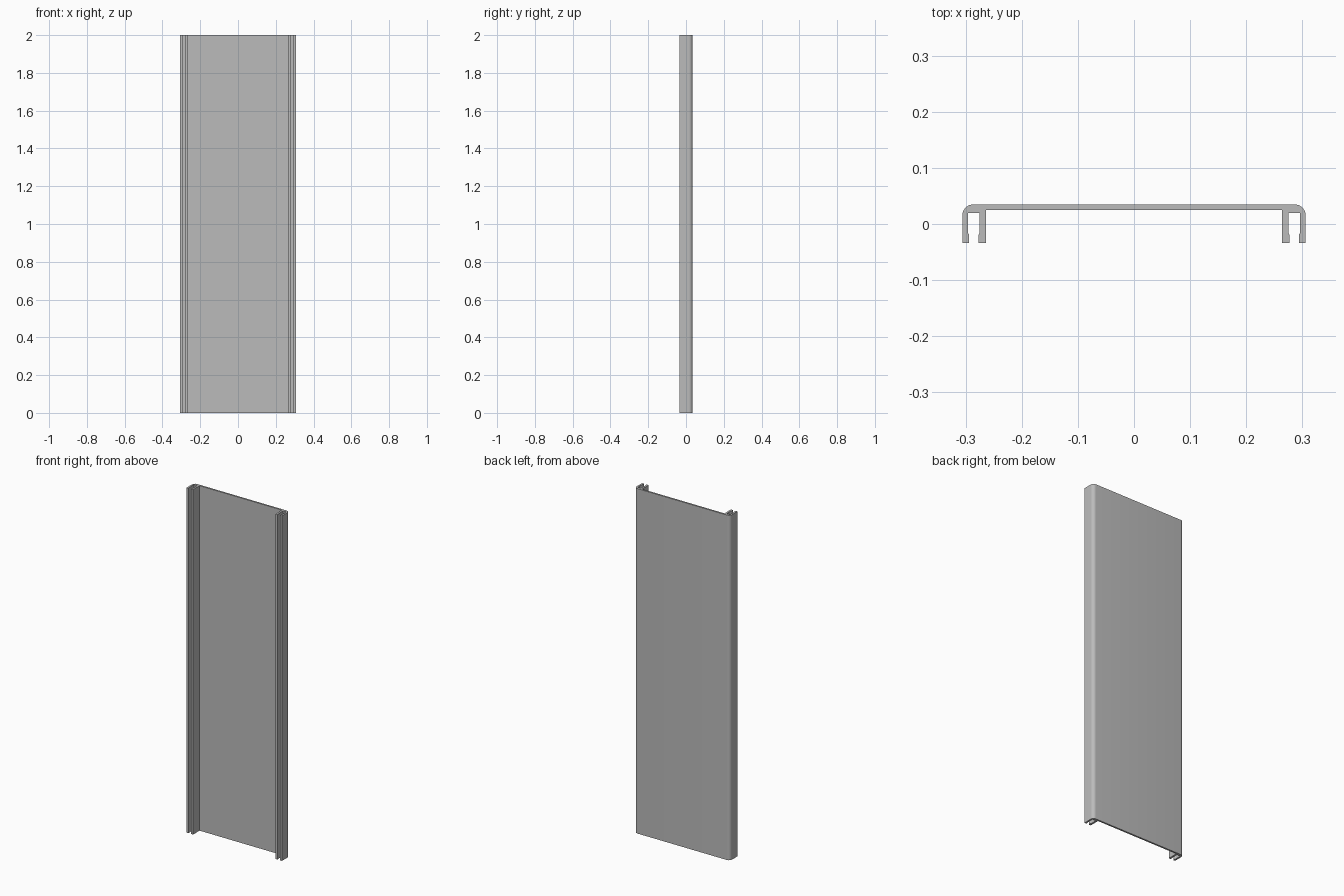
import bpy
import bmesh
import math

cube = bpy.data.objects.get("Cube")
if cube:
    bpy.data.objects.remove(cube, do_unlink=True)

HEIGHT = 2.0
HALF_W, BACK, FRONT = 0.306, 0.035, -0.034
RADIUS, ARC_STEPS = 0.02, 8

# Plain grey material
grey = bpy.data.materials.new("plain grey")
grey.use_nodes = True
colour = (0.5, 0.5, 0.5, 1.0)
grey.diffuse_color = colour
grey.node_tree.nodes["Principled BSDF"].inputs["Base Color"].default_value = colour

# Half of the cross-section: rounded outer corner, then the two-legged clip channel
half = []
for i in range(ARC_STEPS + 1):
    a = math.pi / 2 * (1 - i / ARC_STEPS)
    half.append((HALF_W - RADIUS + RADIUS * math.cos(a),
                 BACK - RADIUS + RADIUS * math.sin(a)))
half += [
    (HALF_W, FRONT), (0.294, FRONT), (0.294, -0.019), (0.296, -0.016),
    (0.296, 0.020), (0.275, 0.020),
    (0.275, -0.016), (0.277, -0.019), (0.277, FRONT), (0.264, FRONT),
    (0.264, 0.025),
]
# Mirror the half to close the outline
outline = half + [(-x, y) for x, y in reversed(half)]

# Extrude the outline along the full height
bm = bmesh.new()
face = bm.faces.new([bm.verts.new((x, y, 0)) for x, y in outline])
result = bmesh.ops.extrude_face_region(bm, geom=[face], use_keep_orig=True)
top = [v for v in result["geom"] if isinstance(v, bmesh.types.BMVert)]
bmesh.ops.translate(bm, verts=top, vec=(0, 0, HEIGHT))
bmesh.ops.recalc_face_normals(bm, faces=bm.faces[:])
caps = [f for f in bm.faces if len(f.verts) > 4]
bmesh.ops.triangulate(bm, faces=caps, ngon_method='EAR_CLIP')

mesh = bpy.data.meshes.new("cover_panel")
bm.to_mesh(mesh)
bm.free()
mesh.materials.append(grey)
panel = bpy.data.objects.new("cover_panel", mesh)
bpy.context.collection.objects.link(panel)

# Smooth only the rounded corners
bpy.ops.object.select_all(action='DESELECT')
panel.select_set(True)
bpy.context.view_layer.objects.active = panel
bpy.ops.object.shade_smooth_by_angle(angle=math.radians(25))
